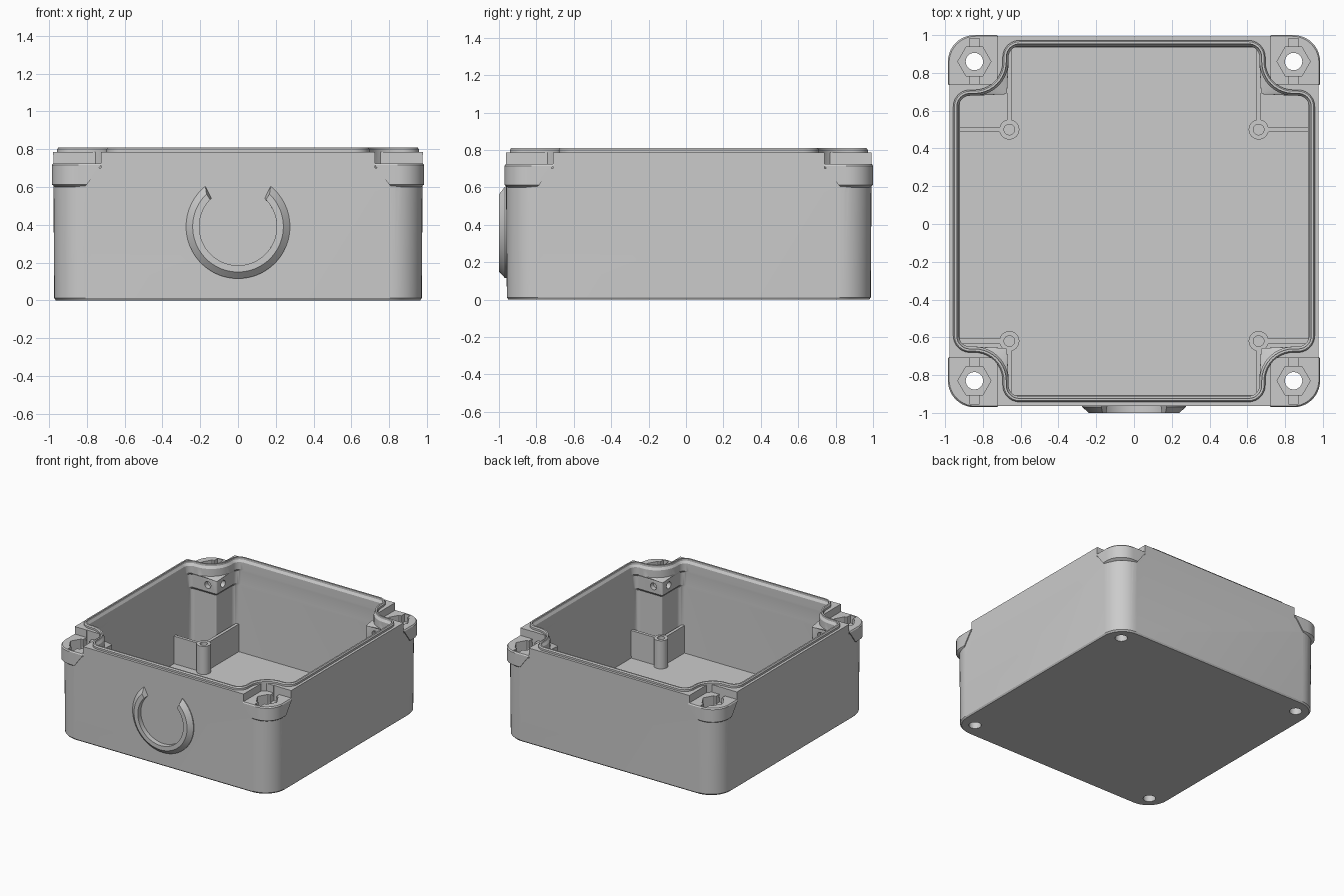
import bpy, bmesh
from math import cos, sin, pi, radians

if "Cube" in bpy.data.objects:
    bpy.data.objects.remove(bpy.data.objects["Cube"])

CY = 0.015            # box centre in y (the front ring sticks out to y = -1)
HOLE = 0.845          # screw hole offset from the box centre
CORNERS = [(1, 1), (-1, 1), (-1, -1), (1, -1)]


def loft(name, loops):
    """Skin a list of equal-length 3D loops and cap both ends."""
    bm = bmesh.new()
    rows = [[bm.verts.new((x, y + CY, z)) for x, y, z in loop] for loop in loops]
    n = len(rows[0])
    for a, b in zip(rows, rows[1:]):
        for i in range(n):
            j = (i + 1) % n
            bm.faces.new((a[i], a[j], b[j], b[i]))
    bm.faces.new(rows[0])
    bm.faces.new(rows[-1])
    bmesh.ops.recalc_face_normals(bm, faces=bm.faces)
    me = bpy.data.meshes.new(name)
    bm.to_mesh(me)
    bm.free()
    ob = bpy.data.objects.new(name, me)
    bpy.context.collection.objects.link(ob)
    return ob


def fillet(points, seg=10):
    """Round the corners (x, y, r) of a right-angled polygon."""
    out = []
    for i, (x, y, r) in enumerate(points):
        if r == 0:
            out.append((x, y))
            continue
        dirs = []
        for q in (points[i - 1], points[(i + 1) % len(points)]):
            dx, dy = q[0] - x, q[1] - y
            d = (dx * dx + dy * dy) ** 0.5
            dirs.append((dx / d, dy / d))
        u, v = dirs
        for k in range(seg + 1):
            t = k / seg * pi / 2
            out.append(tuple(p + r * (a * (1 - sin(t)) + b * (1 - cos(t)))
                             for p, a, b in ((x, u[0], v[0]), (y, u[1], v[1]))))
    return out


def at(z, loop):
    return [(x, y, z) for x, y in loop]


def round_square(h, r):
    return fillet([(sx * h, sy * h, r) for sx, sy in CORNERS])


def notched(h, n, rb, ra):
    """Square with its corners notched round the screw bosses."""
    pts = []
    for k, (sx, sy) in enumerate(CORNERS):
        q = [(h, n, ra), (n, n, rb), (n, h, ra)]
        q = [(sx * x, sy * y, r) for x, y, r in q]
        pts += q if k % 2 == 0 else q[::-1]
    return fillet(pts)


def lip_line(d):
    return notched(0.957 - d, 0.695 - d, 0.15 + d, 0.088 - d)


def circle(x, y, r, n=32):
    return [(x + r * cos(2 * pi * i / n), y + r * sin(2 * pi * i / n)) for i in range(n)]


def box(name, x0, x1, y0, y1, z0, z1):
    rect = [(x0, y0), (x1, y0), (x1, y1), (x0, y1)]
    return loft(name, [at(z0, rect), at(z1, rect)])


def combine(target, tool, op):
    """Apply a boolean and delete the tool object."""
    tool.hide_render = True
    m = target.modifiers.new("bool", 'BOOLEAN')
    m.operation, m.object, m.solver = op, tool, 'EXACT'
    with bpy.context.temp_override(object=target, active_object=target):
        bpy.ops.object.modifier_apply(modifier=m.name)
    bpy.data.objects.remove(tool)


# Outer shell block with slight draft
body = loft("enclosure_body", [at(z, round_square(h, 0.17)) for z, h in
            ((0, 0.965), (0.012, 0.973), (0.785, 0.978))])

# Lowered corners and flared screw bosses
for sx, sy in CORNERS:
    combine(body, box("corner_cut", sx * 0.725, sx * 1.1, sy * 0.725, sy * 1.1, 0.70, 0.9),
            'DIFFERENCE')
for sx, sy in CORNERS:
    loops = []
    for z, s, o in ((0.60, 0.815, 0.970), (0.613, 0.80, 0.985), (0.715, 0.725, 0.985),
                    (0.724, 0.72, 0.979)):
        pts = [(s, s, 0), (o, s, 0), (o, o, 0.14), (s, o, 0)]
        loops.append(at(z, fillet([(sx * x, sy * y, r) for x, y, r in pts])))
    combine(body, loft("boss", loops), 'UNION')

# Raised sealing lip
combine(body, loft("lip", [at(z, lip_line(d)) for z, d in
        ((0.65, 0), (0.80, 0), (0.81, 0.007))]), 'UNION')

# Inner cavity: square columns below, wider blocks, rounded lip line on top
cavity = [at(z, notched(h, n, 0.012, 0.04)) for z, h, n in
          ((0.04, 0.92, 0.692), (0.575, 0.924, 0.692), (0.595, 0.925, 0.674), (0.70, 0.926, 0.672))]
cavity += [at(z, lip_line(d)) for z, d in
           ((0.715, 0.031), (0.775, 0.031), (0.793, 0.019), (0.85, 0.019))]
combine(body, loft("cavity", cavity), 'DIFFERENCE')

# Screw bores, hex pockets, slots and small side holes in each column
for sx, sy in CORNERS:
    cx, cy = sx * HOLE, sy * HOLE
    cutters = [
        loft("bore", [at(z, circle(cx, cy, 0.046)) for z in (-0.1, 0.9)]),
        loft("hex", [at(z, circle(cx, cy, 0.088, 6)) for z in (0.62, 0.9)]),
        box("slot", cx - 0.026, cx + 0.026, cy - 0.122, cy + 0.122, 0.66, 0.9),
        loft("side_hole_x", [[(sx * d, sy * 0.755 + a, 0.65 + b) for a, b in circle(0, 0, 0.028, 20)]
                             for d in (0.6, 0.712)]),
        loft("side_hole_y", [[(sx * 0.755 + a, sy * d, 0.65 + b) for a, b in circle(0, 0, 0.028, 20)]
                             for d in (0.6, 0.712)]),
    ]
    for c in cutters:
        combine(body, c, 'DIFFERENCE')
parts = [body]

# Hollow standoffs braced by ribs to the walls
for sx, sy in CORNERS:
    px, py = sx * 0.66, 0.485 if sy > 0 else -0.635
    tag = ("back" if sy > 0 else "front") + ("_right" if sx > 0 else "_left")
    parts.append(loft("standoff_" + tag, [at(z, circle(px, py, r)) for z, r in
                 ((0.03, 0.053), (0.27, 0.053), (0.27, 0.028), (0.08, 0.028))]))
    parts.append(box("side_rib_" + tag, px + sx * 0.045, sx * 0.945,
                     py - 0.0125, py + 0.0125, 0.03, 0.265))
    parts.append(box("end_rib_" + tag, px - 0.0125, px + 0.0125,
                     py + sy * 0.045, sy * 0.945, 0.03, 0.265))

# Open cable-entry ring on the front; each profile point is (radius, y, half span)
profile = [(0.275, -0.955, 141), (0.275, -0.968, 141), (0.24, -1.0, 136),
           (0.205, -1.0, 134), (0.205, -0.955, 137)]
N = 64
ring = []
for i in range(N + 1):
    t = 2 * i / N - 1
    ring.append([(r * sin(radians(s) * t), y - CY, 0.39 - r * cos(radians(s) * t))
                 for r, y, s in profile])
parts.append(loft("cable_entry_ring", ring))

# Smooth curves, sharp edges
bpy.ops.object.select_all(action='DESELECT')
for p in parts:
    p.select_set(True)
bpy.context.view_layer.objects.active = body
bpy.ops.object.shade_smooth_by_angle(angle=radians(25))
